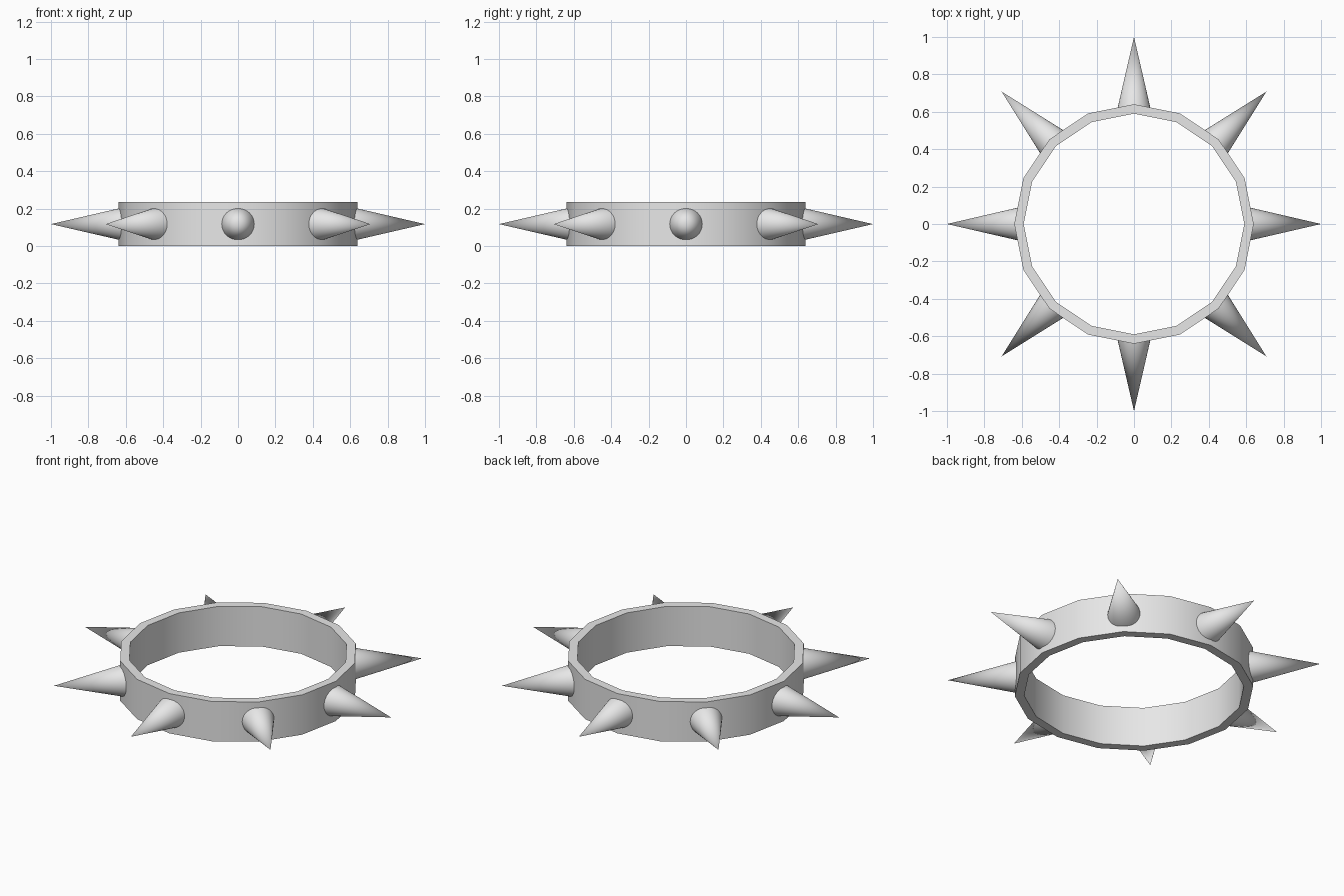
import bpy, bmesh, math
from mathutils import Matrix, Vector

cube = bpy.data.objects.get("Cube")
if cube:
    bpy.data.objects.remove(cube, do_unlink=True)

HEIGHT = 0.235
OUTER, INNER = 0.64, 0.59
SIDES = 16
SPIKES = 8
SPIKE_BASE, SPIKE_TIP, SPIKE_RADIUS = 0.61, 1.0, 0.09

metal = bpy.data.materials.new("light grey metal")
metal.use_nodes = True
GREY = (0.8, 0.8, 0.8, 1.0)
metal.diffuse_color = GREY
metal.node_tree.nodes["Principled BSDF"].inputs["Base Color"].default_value = GREY


def finish(name, bm):
    """Turn a bmesh into a smooth shaded object with sharp rims."""
    bmesh.ops.recalc_face_normals(bm, faces=bm.faces)
    mesh = bpy.data.meshes.new(name)
    bm.to_mesh(mesh)
    bm.free()
    mesh.materials.append(metal)
    obj = bpy.data.objects.new(name, mesh)
    bpy.context.collection.objects.link(obj)
    bpy.ops.object.select_all(action='DESELECT')
    obj.select_set(True)
    bpy.context.view_layer.objects.active = obj
    bpy.ops.object.shade_smooth_by_angle(angle=math.radians(40))
    return obj


# Band: rectangular section spun round the z axis
bm = bmesh.new()
section = [(INNER, 0), (OUTER, 0), (OUTER, HEIGHT), (INNER, HEIGHT)]
corners = [bm.verts.new((r, 0, z)) for r, z in section]
edges = [bm.edges.new((corners[i], corners[(i + 1) % 4])) for i in range(4)]
bmesh.ops.spin(bm, geom=corners + edges, cent=(0, 0, 0), axis=(0, 0, 1),
               angle=math.tau, steps=SIDES, use_merge=True)
bmesh.ops.remove_doubles(bm, verts=bm.verts, dist=1e-4)
finish("band", bm)

# Spikes: cones pointing outward, evenly spaced round the band
length = SPIKE_TIP - SPIKE_BASE
for i in range(SPIKES):
    bm = bmesh.new()
    bmesh.ops.create_cone(bm, cap_ends=True, segments=32, radius1=SPIKE_RADIUS,
                          radius2=0, depth=length)
    bmesh.ops.remove_doubles(bm, verts=bm.verts, dist=1e-5)
    place = (Matrix.Rotation(math.tau * i / SPIKES, 4, 'Z')
             @ Matrix.Translation(Vector((SPIKE_BASE + length / 2, 0, HEIGHT / 2)))
             @ Matrix.Rotation(math.pi / 2, 4, 'Y'))
    bmesh.ops.transform(bm, matrix=place, verts=bm.verts)
    finish(f"spike_{i + 1}", bm)
